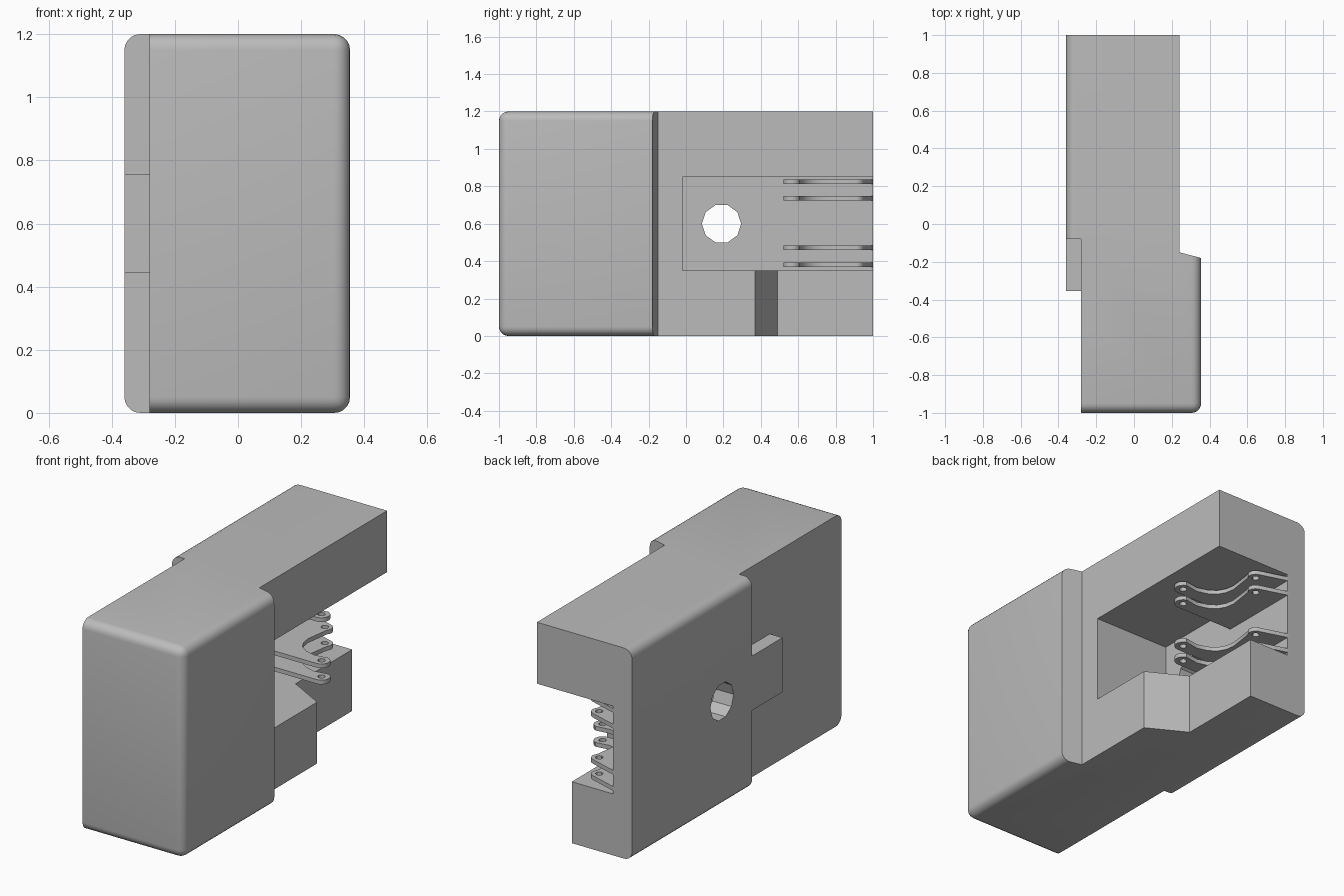
import bpy, bmesh, math
from mathutils import Vector

cube = bpy.data.objects.get("Cube")
if cube:
    bpy.data.objects.remove(cube, do_unlink=True)

grey = bpy.data.materials.new("light_grey")
grey.use_nodes = True
GREY = (0.5, 0.5, 0.5, 1)
grey.diffuse_color = GREY
grey.node_tree.nodes["Principled BSDF"].inputs["Base Color"].default_value = GREY


def prism(points, depth):
    """Extrude a flat polygon along the depth vector into a closed bmesh."""
    bm = bmesh.new()
    face = bm.faces.new([bm.verts.new(p) for p in points])
    top = bmesh.ops.extrude_face_region(bm, geom=[face])["geom"]
    moved = [v for v in top if isinstance(v, bmesh.types.BMVert)]
    bmesh.ops.translate(bm, verts=moved, vec=Vector(depth))
    bmesh.ops.recalc_face_normals(bm, faces=bm.faces)
    return bm


def make(name, bm):
    mesh = bpy.data.meshes.new(name)
    bm.to_mesh(mesh)
    bm.free()
    mesh.materials.append(grey)
    obj = bpy.data.objects.new(name, mesh)
    bpy.context.collection.objects.link(obj)
    return obj


def slab(outline, z0, z1):
    return prism([(x, y, z0) for x, y in outline], (0, 0, z1 - z0))


def box(x0, x1, y0, y1, z0, z1):
    return slab([(x0, y0), (x1, y0), (x1, y1), (x0, y1)], z0, z1)


def select(obj):
    bpy.ops.object.select_all(action='DESELECT')
    obj.select_set(True)
    bpy.context.view_layer.objects.active = obj


def cut(target, bm):
    cutter = make("cutter", bm)
    cutter.hide_render = True
    mod = target.modifiers.new("cut", 'BOOLEAN')
    mod.operation, mod.solver, mod.object = 'DIFFERENCE', 'EXACT', cutter
    select(target)
    bpy.ops.object.modifier_apply(modifier=mod.name)
    bpy.data.objects.remove(cutter, do_unlink=True)


# Housing: plan outline pulled up, with its outer edges rounded
HEIGHT, LEFT, RIGHT = 1.2, -0.36, 0.355
outline = [(-0.28, -1), (RIGHT, -1), (RIGHT, -0.18), (0.24, -0.15),
           (0.24, 1), (LEFT, 1), (LEFT, -0.355), (-0.28, -0.355)]
bm = slab(outline, 0, HEIGHT)


def rounded(edge):
    a, b = (v.co for v in edge.verts)
    upright = abs(a.z - b.z) > 0.1
    on = lambda axis, value: all(abs(p[axis] - value) < 1e-4 for p in (a, b))
    return on(0, RIGHT) and (not upright or on(1, -1)) \
        or (not upright and (on(1, -1) or on(0, LEFT)))


bmesh.ops.bevel(bm, geom=[e for e in bm.edges if rounded(e)], offset=0.05,
                offset_type='OFFSET', segments=5, profile=0.5, affect='EDGES')
housing = make("housing", bm)

# Side steps above and below the tab
cut(housing, box(-0.5, -0.28, -0.5, -0.08, -0.1, 0.445))
cut(housing, box(-0.5, -0.28, -0.5, -0.08, 0.755, 1.3))
# Contact pocket, open to the side and the back
FLOOR = -0.24
cut(housing, box(FLOOR, 0.6, -0.02, 1.1, 0.35, 0.85))
# Sloped relief in the lower arm
cut(housing, slab([(0.35, 0.31), (0.35, 1.1), (0.02, 1.1), (0.02, 0.49)], -0.1, 0.6))
# Ten-sided through hole
ring = [(-0.6, 0.19 + 0.105 * math.cos(i * math.tau / 10),
         0.6 + 0.105 * math.sin(i * math.tau / 10)) for i in range(10)]
cut(housing, prism(ring, (0.6, 0, 0)))
select(housing)
bpy.ops.object.shade_smooth_by_angle(angle=math.radians(30))


# Contact fins: two rounded lugs joined by a dipped edge, standing on the floor
def arc(cx, cy, r, start, end, steps):
    angles = [math.radians(start + (end - start) * i / steps) for i in range(steps + 1)]
    return [(cx + r * math.cos(a), cy + r * math.sin(a)) for a in angles]


LUGS = [(0.13, 0.566), (-0.09, 0.91)]
fin = [(FLOOR - 0.01, 0.52)]
fin += arc(*LUGS[0], 0.046, -90, 75, 8)
fin += [(0.06, 0.598), (0.0, 0.615), (-0.045, 0.645), (-0.07, 0.69),
        (-0.078, 0.74), (-0.07, 0.80)]
fin += arc(*LUGS[1], 0.042, -40, 70, 6)
fin += [(FLOOR, 1), (FLOOR - 0.01, 1)]

for number, z in enumerate((0.38, 0.472, 0.735, 0.825), 1):
    blade = make(f"contact_fin_{number}", slab(fin, z - 0.012, z + 0.012))
    for x, y in LUGS:
        cut(blade, slab(arc(x, y, 0.02, 0, 330, 11), z - 0.1, z + 0.1))
    select(blade)
    bpy.ops.object.shade_smooth_by_angle(angle=math.radians(30))
